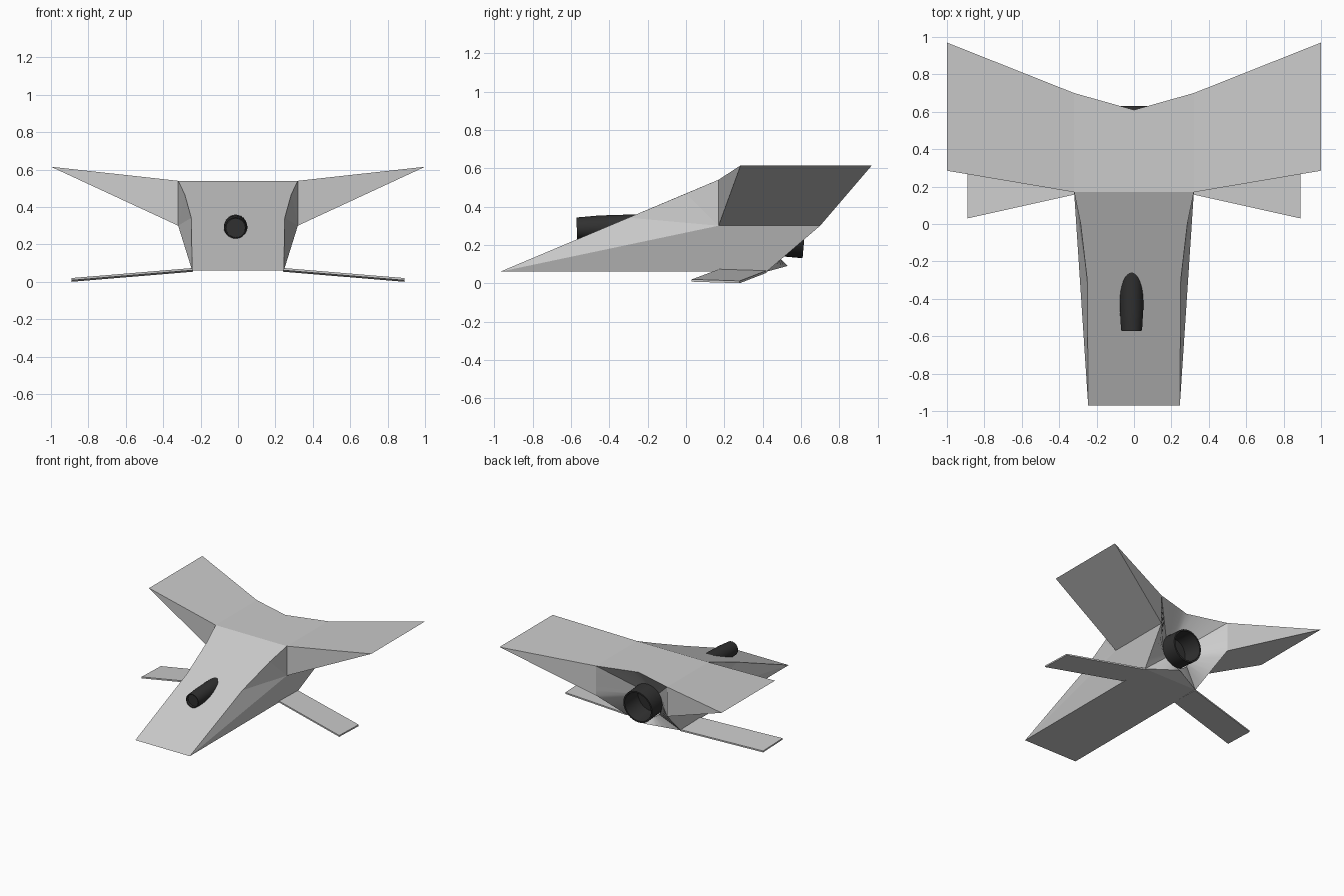
import bpy, bmesh
from math import atan2, sin, cos, pi
from mathutils import Vector, Matrix

if "Cube" in bpy.data.objects:
    bpy.data.objects.remove(bpy.data.objects["Cube"], do_unlink=True)


def material(name, rgb):
    m = bpy.data.materials.new(name)
    m.use_nodes = True
    m.diffuse_color = (*rgb, 1)
    m.node_tree.nodes["Principled BSDF"].inputs["Base Color"].default_value = (*rgb, 1)
    return m


hull_grey = material("hull_grey", (0.6, 0.6, 0.6))
engine_black = material("engine_black", (0.03, 0.03, 0.03))


def build(name, points, faces, mat, mirror=True):
    bm = bmesh.new()
    verts = [bm.verts.new(p) for p in points]
    for f in faces:
        bm.faces.new([verts[i] for i in f])
    bmesh.ops.recalc_face_normals(bm, faces=bm.faces)
    mesh = bpy.data.meshes.new(name)
    bm.to_mesh(mesh)
    bm.free()
    mesh.materials.append(mat)
    ob = bpy.data.objects.new(name, mesh)
    bpy.context.collection.objects.link(ob)
    if mirror:
        ob.modifiers.new("mirror", "MIRROR")
    return ob


def smooth(ob, angle):
    bpy.ops.object.select_all(action="DESELECT")
    ob.select_set(True)
    bpy.context.view_layer.objects.active = ob
    bpy.ops.object.shade_smooth_by_angle(angle=angle)


# Corner points of the left half of the hull
P = {
    "nose_mid": (0, -0.97, 0.06), "nose": (0.245, -0.97, 0.06),
    "ridge_a": (0.25, -0.3, 0.342), "ridge_b": (0.285, 0, 0.468),
    "deck": (0.32, 0.17, 0.54), "deck_mid": (0, 0.17, 0.54),
    "root": (0.32, 0.17, 0.30), "root_back": (0.32, 0.70, 0.30),
    "deck_back": (0.32, 0.70, 0.54), "notch": (0, 0.61, 0.54),
    "belly": (0.245, 0.42, 0.06), "belly_mid": (0, 0.42, 0.06),
    "keel": (0, 0.53, 0.09),
    "tip": (1, 0.285, 0.615), "tip_back": (1, 0.97, 0.615),
}


def panels(name, lists):
    keys = list(P)
    used = [[keys.index(k) for k in row.split()] for row in lists]
    order = sorted({i for f in used for i in f})
    return build(name, [P[keys[i]] for i in order],
                 [[order.index(i) for i in f] for f in used], hull_grey)


# Wedge body with hollowed sides
panels("body", [
    "nose_mid nose ridge_a ridge_b deck deck_mid",
    "root nose ridge_a", "root ridge_a ridge_b", "root ridge_b deck",
    "nose belly root_back root",
    "nose_mid nose belly belly_mid", "belly_mid belly keel",
    "deck_mid deck deck_back notch",
])

# Upper wings, tapering to a thin tip
panels("upper_wings", [
    "deck tip tip_back deck_back", "deck root tip",
    "root root_back tip_back tip", "root_back deck_back tip_back",
])

# Curved rear wall running from the hull edge in to the engine
centre_z, radius, ring_y, steps = 0.262, 0.13, 0.49, 6
rim = [Vector(P[k]) for k in "notch deck_back root_back belly keel".split()]
outer = [a.lerp(b, i / steps) for a, b in zip(rim, rim[1:]) for i in range(steps)] + [rim[-1]]
inner = []
for p in outer:
    a = atan2(p.z - centre_z, p.x)
    inner.append(Vector((radius * cos(a), ring_y, centre_z + radius * sin(a))))
n = len(outer)
wall = build("rear_wall", outer + inner,
             [(i, n + i, n + i + 1, i + 1) for i in range(n - 1)], hull_grey)
if sum(f.normal.y * f.area for f in wall.data.polygons) < 0:
    wall.data.flip_normals()
smooth(wall, 0.6)

# Lower wings, thin and swept forward
section = [(0.175, 0.42, 0.062), (0.03, 0.28, 0.008)]
low = []
for x, (front, back, z) in zip((0.24, 0.89), section):
    low += [(x, front, z + 0.012), (x, back, z + 0.004), (x, back, z - 0.008), (x, front, z)]
build("lower_wings", low,
      [(0, 1, 2, 3), (4, 5, 6, 7)] + [(i, (i + 1) % 4, (i + 1) % 4 + 4, i + 4) for i in range(4)],
      hull_grey)


# Turned tubes lying along y, drawn as (distance, radius) profiles
def tube(name, profile, location, tilt, sides=32):
    pts = [(r * cos(2 * pi * i / sides), y, r * sin(2 * pi * i / sides))
           for y, r in profile for i in range(sides)]
    faces = [(k * sides + i, k * sides + (i + 1) % sides,
              (k + 1) * sides + (i + 1) % sides, (k + 1) * sides + i)
             for k in range(len(profile) - 1) for i in range(sides)]
    faces += [list(range(sides)), list(range(len(pts) - sides, len(pts)))]
    ob = build(name, pts, faces, engine_black, mirror=False)
    ob.matrix_world = Matrix.Translation(location) @ Matrix.Rotation(tilt, 4, "X")
    smooth(ob, 0.6)


tube("rear_engine", [(-0.25, 0.13), (0, 0.13), (0, 0.118), (-0.16, 0.11)],
     (0, 0.62, 0.26), -0.09)
tube("top_intake", [(0.02, 0.05), (0, 0.05), (0, 0.056), (0.12, 0.063), (0.36, 0.063)],
     (-0.013, -0.57, 0.287), 0.03)
